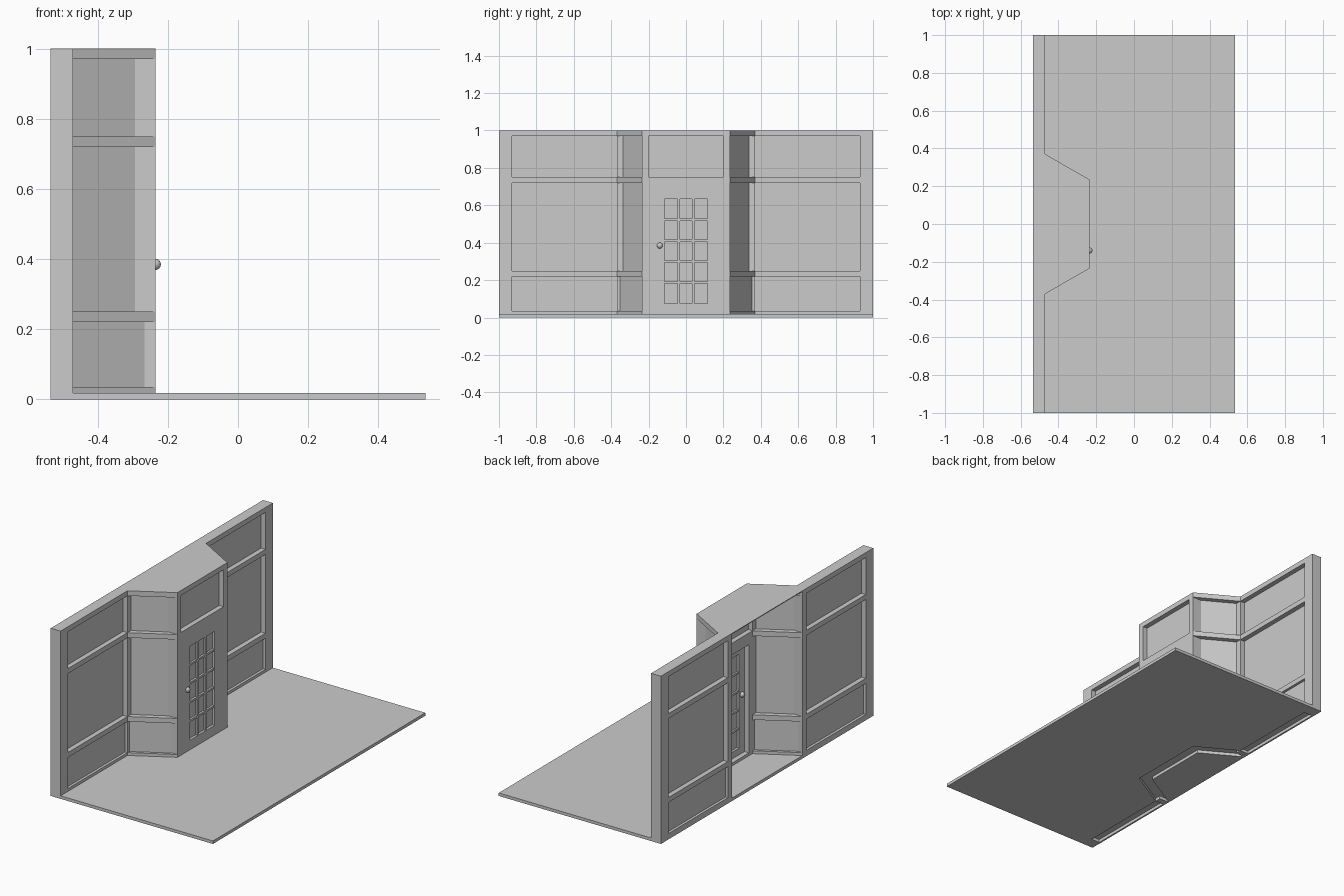
import bpy, bmesh
from mathutils import Matrix

cube = bpy.data.objects.get("Cube")
if cube:
    bpy.data.objects.remove(cube, do_unlink=True)

grey = bpy.data.materials.new("plain_grey")
grey.use_nodes = True
COLOUR = (0.6, 0.6, 0.6, 1)
grey.diffuse_color = COLOUR
grey.node_tree.nodes["Principled BSDF"].inputs["Base Color"].default_value = COLOUR

# Main levels: plate thickness, wall front and back, wall height
FLOOR, FRONT, BACK, TOP = 0.018, -0.47, -0.535, 1.0
DOOR_FRONT, DOOR_BACK = -0.235, -0.30
RAILS = [(FLOOR, 0.035), (0.22, 0.25), (0.72, 0.75), (0.97, TOP)]
RECESS = [0.0155, 0.029, 0.029]          # panel depth per tier
PANELS = [(RAILS[i][1], RAILS[i + 1][0], RECESS[i]) for i in range(3)]


def prism(bm, outline, z0, z1):
    """Upright solid from a plan outline."""
    low = [bm.verts.new((x, y, z0)) for x, y in outline]
    high = [bm.verts.new((x, y, z1)) for x, y in outline]
    bm.faces.new(low[::-1])
    bm.faces.new(high)
    n = len(outline)
    for i in range(n):
        j = (i + 1) % n
        bm.faces.new((low[i], low[j], high[j], high[i]))


def box(bm, x0, x1, y0, y1, z0, z1):
    prism(bm, [(x0, y0), (x1, y0), (x1, y1), (x0, y1)], z0, z1)


def frame(bm, x0, x1, outer, inner):
    """Rectangular border in the yz plane; rectangles are y0, y1, z0, z1."""
    a, b, c, d = outer
    e, f, g, h = inner
    box(bm, x0, x1, a, e, c, d)
    box(bm, x0, x1, f, b, c, d)
    box(bm, x0, x1, e, f, c, g)
    box(bm, x0, x1, e, f, h, d)


def finish(bm, name, smooth=False):
    bmesh.ops.recalc_face_normals(bm, faces=bm.faces)
    for f in bm.faces:
        f.smooth = smooth
    mesh = bpy.data.meshes.new(name)
    bm.to_mesh(mesh)
    bm.free()
    mesh.materials.append(grey)
    ob = bpy.data.objects.new(name, mesh)
    bpy.context.collection.objects.link(ob)
    return ob


def between(a, b, t):
    return tuple(p + (q - p) * t for p, q in zip(a, b))


# Bay plan corners on one side: outer and inner ends of the angled wall
OUT_A, OUT_B = (FRONT, 0.37), (DOOR_FRONT, 0.235)
IN_A, IN_B = (BACK, 0.3325), (DOOR_BACK, 0.1975)


def mirrored(points, s):
    return [(x, y * s) for x, y in points]


# Floor outside the bay, and the floor inside it
bm = bmesh.new()
edge = [(0.535, -1), (0.535, 1), (FRONT, 1), OUT_A, OUT_B]
edge += mirrored([OUT_B, OUT_A, (FRONT, 1)], -1)
prism(bm, edge, 0, FLOOR)
finish(bm, "floor")
bm = bmesh.new()
prism(bm, [IN_A, IN_B] + mirrored([IN_B, IN_A], -1), 0, FLOOR)
finish(bm, "bay_floor")

for s, side in ((1, "left"), (-1, "right")):
    # Straight wall: posts, rails and recessed panels
    bm = bmesh.new()

    def span(x0, x1, y0, y1, z0, z1):
        box(bm, x0, x1, min(y0 * s, y1 * s), max(y0 * s, y1 * s), z0, z1)

    span(BACK, FRONT, 0.93, 1.0, 0, TOP)
    prism(bm, mirrored([(BACK, 0.3325), (FRONT, 0.335), OUT_A, (BACK, 0.37)], s), 0, TOP)
    for z0, z1 in RAILS:
        span(BACK, FRONT, 0.37, 0.93, z0, z1)
    span(BACK, BACK + 0.01, 0.37, 0.93, 0, FLOOR)
    for z0, z1, d in PANELS:
        span(BACK + d, FRONT - d, 0.37, 0.93, z0, z1)
    finish(bm, side + "_wall")

    # Angled bay wall: mitred rails and thinner panels
    bm = bmesh.new()
    for z0, z1 in RAILS:
        prism(bm, mirrored([OUT_A, OUT_B, IN_B, IN_A], s), z0, z1)
    for z0, z1, d in PANELS:
        t = d / 0.065
        quad = [between(OUT_A, IN_A, t), between(OUT_B, IN_B, t),
                between(IN_B, OUT_B, t), between(IN_A, OUT_A, t)]
        prism(bm, mirrored(quad, s), z0, z1)
    finish(bm, side + "_bay_wall")

# Door surround with the panel over the door
bm = bmesh.new()
OPENING = (-0.165, 0.165, 0.035, 0.68)
OVER = (-0.2, 0.2, 0.75, 0.97)
frame(bm, DOOR_BACK, DOOR_FRONT, (-0.235, 0.235, FLOOR, 0.72), OPENING)
frame(bm, DOOR_BACK, DOOR_FRONT, (-0.235, 0.235, 0.72, TOP), OVER)
box(bm, DOOR_BACK + 0.029, DOOR_FRONT - 0.029, *OVER)
finish(bm, "door_surround")

# Door leaf, flush at the front and set in at the back
LEAF_BACK = -0.27
WINDOW = (-0.115, 0.115, 0.075, 0.635)
bm = bmesh.new()
frame(bm, LEAF_BACK, DOOR_FRONT, OPENING, WINDOW)
finish(bm, "door_leaf")

# Window panes and glazing bars
bm = bmesh.new()
box(bm, -0.256, -0.25, *WINDOW)
finish(bm, "door_panes")
bm = bmesh.new()
y0, y1, z0, z1 = WINDOW
for i in (1, 2):
    y = y0 + (y1 - y0) * i / 3
    box(bm, LEAF_BACK + 0.005, DOOR_FRONT - 0.004, y - 0.006, y + 0.006, z0, z1)
for i in range(1, 5):
    z = z0 + (z1 - z0) * i / 5
    box(bm, LEAF_BACK + 0.004, DOOR_FRONT - 0.003, y0, y1, z - 0.006, z + 0.006)
finish(bm, "glazing_bars")

# Door knobs on both faces
for x, name in ((-0.236, "outer_knob"), (-0.271, "inner_knob")):
    bm = bmesh.new()
    bmesh.ops.create_uvsphere(bm, u_segments=20, v_segments=12, radius=0.016,
                              matrix=Matrix.Translation((x, -0.14, 0.385)))
    finish(bm, name, smooth=True)

# Thin bay roof, level with the wall tops
bm = bmesh.new()
roof = [(BACK, 0.3325), (DOOR_BACK, 0.1975)]
prism(bm, roof + mirrored(roof[::-1], -1), TOP - 0.005, TOP)
finish(bm, "bay_roof")
